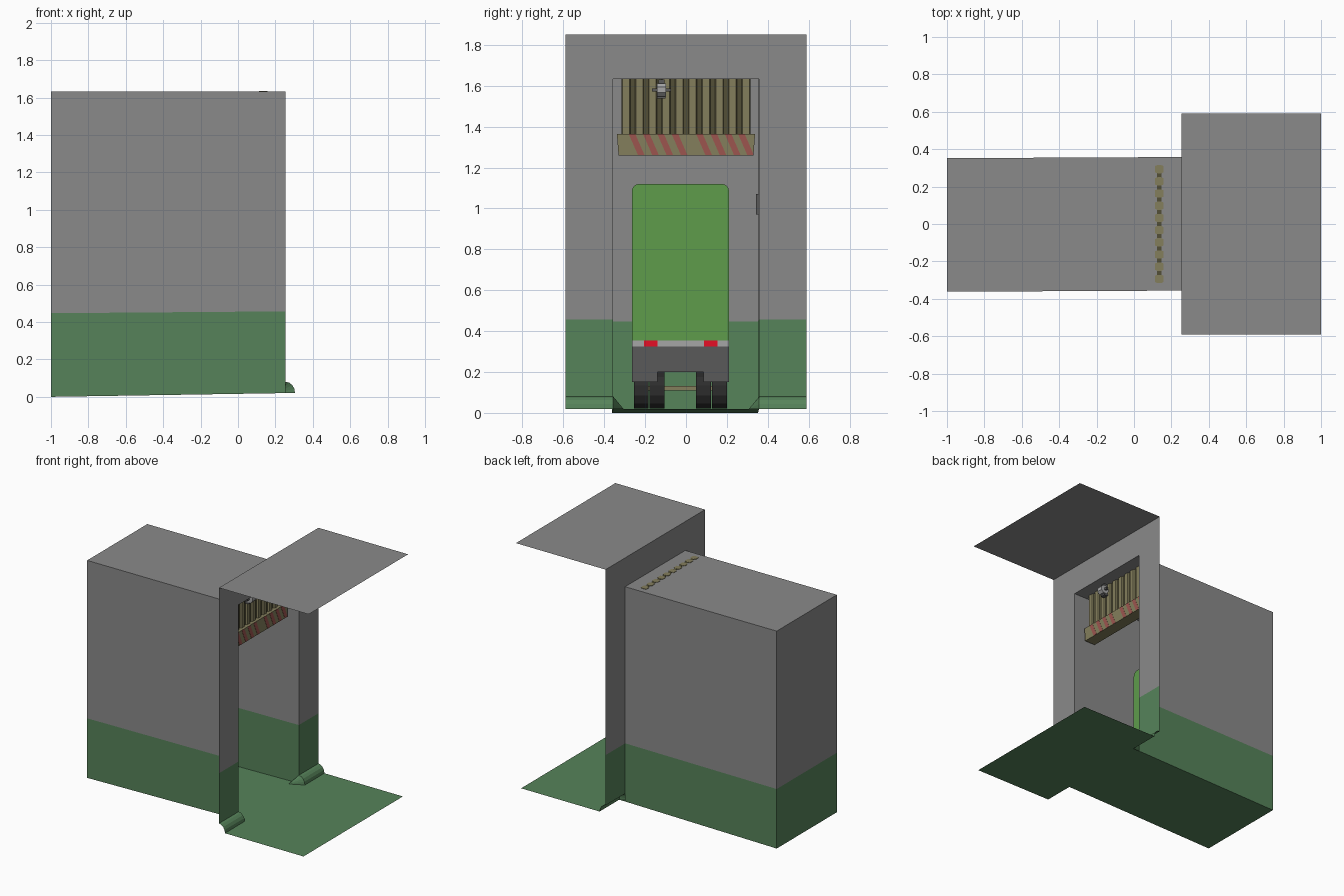
import bpy, bmesh, math

if "Cube" in bpy.data.objects:
    bpy.data.objects.remove(bpy.data.objects["Cube"])


def material(name, r, g, b):
    lin = [(c / 255 / 12.92) if c < 11 else ((c / 255 + 0.055) / 1.055) ** 2.4 for c in (r, g, b)]
    m = bpy.data.materials.new(name)
    m.diffuse_color = (*lin, 1)
    m.use_nodes = True
    m.node_tree.nodes["Principled BSDF"].inputs["Base Color"].default_value = m.diffuse_color
    return m


WALL = material("wall_grey", 138, 138, 138)
PAINT = material("dado_green", 86, 131, 90)
BODY = material("truck_green", 94, 156, 75)
KHAKI = material("shutter_khaki", 132, 126, 92)
GROOVE = material("shutter_groove", 82, 79, 54)
STRIPE = material("warning_red", 156, 85, 79)
RED = material("tail_red", 230, 14, 38)
DARK = material("chassis_grey", 90, 90, 90)
TYRE = material("tyre_black", 44, 44, 44)
PALE = material("trim_grey", 166, 166, 166)


def build(name, verts, faces, mat=None, solid=False):
    bm = bmesh.new()
    vs = [bm.verts.new(v) for v in verts]
    for f in faces:
        bm.faces.new([vs[i] for i in f])
    bmesh.ops.remove_doubles(bm, verts=bm.verts, dist=1e-5)
    if solid:
        bmesh.ops.recalc_face_normals(bm, faces=bm.faces)
    me = bpy.data.meshes.new(name)
    bm.to_mesh(me)
    bm.free()
    ob = bpy.data.objects.new(name, me)
    bpy.context.collection.objects.link(ob)
    if mat:
        me.materials.append(mat)
    return ob


def sheet(name, quads, mat=None):
    verts = [v for q in quads for v in q]
    faces, n = [], 0
    for q in quads:
        faces.append(range(n, n + len(q)))
        n += len(q)
    return build(name, verts, faces, mat)


def prism(name, pts, axis, a, b, mat=None):
    """Extrude a 2D outline along an axis from a to b."""
    put = {"x": lambda p, t: (t, p[0], p[1]),
           "y": lambda p, t: (p[0], t, p[1]),
           "z": lambda p, t: (p[0], p[1], t)}[axis]
    n = len(pts)
    verts = [put(p, a) for p in pts] + [put(p, b) for p in pts]
    faces = [range(n), range(2 * n - 1, n - 1, -1)]
    faces += [(i, (i + 1) % n, n + (i + 1) % n, n + i) for i in range(n)]
    return build(name, verts, faces, mat, True)


def box(name, x, y, z, mat=None):
    return prism(name, [(x[0], y[0]), (x[1], y[0]), (x[1], y[1]), (x[0], y[1])], "z", *z, mat)


def circle(cx, cy, r, n):
    return [(cx + r * math.cos(2 * math.pi * (i + .5) / n),
             cy + r * math.sin(2 * math.pi * (i + .5) / n)) for i in range(n)]


# Bay shell corners: back (B) and mouth (M), left and right
XM, XB, TOP, EAVE, W, G, KERB = 0.255, -1.0, 1.633, 1.85, 0.59, 0.02, 0.08
BL, BR = (XB, -0.362), (XB, 0.352)
ML, MR = (XM, -0.356), (XM, 0.358)
SPLIT = {BL: 0.447, BR: 0.447, ML: 0.457, MR: 0.457}
BASE = {BL: 0.0, BR: 0.0, ML: G, MR: G}


def wall(p, q, lo, hi):
    return [(*p, lo[p]), (*q, lo[q]), (*q, hi[q]), (*p, hi[p])]


ROOF = {p: TOP for p in BASE}
runs = [(BL, ML), (BR, BL), (MR, BR)]

# Tunnel walls and roof
sheet("bay_upper_walls", [wall(p, q, SPLIT, ROOF) for p, q in runs], WALL)
sheet("bay_lower_walls", [wall(p, q, BASE, SPLIT) for p, q in runs], PAINT)
sheet("bay_roof", [[(*p, TOP) for p in (BL, ML, MR, BR)]], WALL)


# Facade with opening, standing on the kerbs
def front(y0, y1, z0, z1):
    return [(XM, y0, z0), (XM, y1, z0), (XM, y1, z1), (XM, y0, z1)]


sheet("facade_upper", [front(-W, ML[1], .457, TOP), front(MR[1], W, .457, TOP),
                       front(-W, W, TOP, EAVE)], WALL)
sheet("facade_lower", [front(-W, ML[1], KERB, .457), front(MR[1], W, KERB, .457)], PAINT)
sheet("canopy", [[(XM, -W, EAVE), (1, -W, EAVE), (1, W, EAVE), (XM, W, EAVE)]], WALL)

# Floors, the apron notched around the kerbs
CX, XA = XM + 0.05, 0.957
sheet("bay_floor", [[(*p, BASE[p]) for p in (BL, ML, MR, BR)]], PAINT)
sheet("apron", [[(CX, -W, G), (XA, -W, G), (XA, W, G), (CX, W, G)],
                [(XM, ML[1], G), (CX, ML[1], G), (CX, MR[1], G), (XM, MR[1], G)]], PAINT)

# Quarter-round kerbs with tapered inner ends
for side, s, inner in (("left", -1, ML[1]), ("right", 1, MR[1])):
    arc = [(XM + .05 * math.sin(t), G + (KERB - G) * math.cos(t))
           for t in [i * math.pi / 8 for i in range(5)]]
    tip = (XM - 0.05, inner - s * .05, G)
    quads = []
    for (xa, za), (xb, zb) in zip(arc, arc[1:]):
        quads.append([(xa, s * W, za), (xb, s * W, zb), (xb, inner, zb), (xa, inner, za)])
        quads.append([(xa, inner, za), (xb, inner, zb), tip])
    quads.append([(XM, inner, KERB), tip, (XM - .05, inner, G)])
    sheet("kerb_" + side, quads, PAINT)

# Raised shutter: faceted slats joined by darker grooves
GX = 0.135
for i in range(10):
    c = -0.2935 + 0.0652 * i
    octa = [(GX + .023, c - .017), (GX + .023, c + .017), (GX + .01, c + .022),
            (GX - .01, c + .022), (GX - .023, c + .017), (GX - .023, c - .017),
            (GX - .01, c - .022), (GX + .01, c - .022)]
    prism(f"shutter_slat_{i + 1}", octa, "z", 1.36, TOP + .003, KHAKI)
    if i < 9:
        for_groove = (c + .0175, c + .0477)
        box(f"shutter_groove_{i + 1}", (GX - .012, GX + .012), for_groove,
            (1.36, TOP + .002), GROOVE)

# Shutter bottom bar with slanted warning stripes
bar = [(-.33, 1.26), (.33, 1.26), (.338, 1.365), (-.338, 1.365)]
prism("shutter_bar", bar, "x", .09, .178, KHAKI)
for k, y in enumerate((-.28, -.21, -.14, -.07, .05, .12, .19, .255)):
    pts = [(y, 1.364), (y + .032, 1.364), (y + .077, 1.261), (y + .045, 1.261)]
    prism(f"warning_stripe_{k + 1}", pts, "x", .0885, .1795, STRIPE)

# Lamp on the shutter
prism("lamp_body", circle(.19, 1.58, .034, 8), "y", -.143, -.097, PALE)
box("lamp_pivot", (.18, .195), (-.166, -.074), (1.572, 1.588), DARK)
box("lamp_top", (.16, .19), (-.135, -.105), (1.605, 1.63), DARK)
box("lamp_foot", (.16, .19), (-.143, -.1), (1.537, 1.555), DARK)

# Control panel on the side wall
box("wall_panel", (-.55, -.45), (.343, .354), (.97, 1.07), DARK)

# Truck cargo box with rounded top corners
Y0, Y1, XR, XF = -.265, .21, -.22, -.97
R = .035
outline = [(Y0, .355), (Y1, .355)]
for cy, a0 in ((Y1 - R, 0), (Y0 + R, 90)):
    for j in range(5):
        a = math.radians(a0 + j * 22.5)
        outline.append((cy + R * math.cos(a), 1.12 - R + R * math.sin(a)))
prism("cargo_box", outline, "x", XF, XR, BODY)

# Truck tail trim, lights and bumper
box("tail_trim", (XF, XR), (Y0, Y1), (.325, .355), PALE)
for n, a in (("left", -.205), ("right", .088)):
    box("tail_light_" + n, (XR - .01, XR + .004), (a, a + .066), (.325, .355), RED)
notched = [(Y0, .15), (-.14, .15), (-.14, .2), (.085, .2), (.085, .15), (Y1, .15),
           (Y1, .325), (Y0, .325)]
prism("bumper", notched, "x", XR - .1, XR, DARK)
box("chassis", (XF, XR - .1), (-.2, .145), (.2, .325), DARK)

# Truck wheels and axles
for n, x in (("rear", -.43), ("front", -.82)):
    for k, y in enumerate((-.255, -.178, .05, .128)):
        prism(f"{n}_wheel_{k + 1}", circle(x, .11, .092, 12), "y", y, y + .072, TYRE)
    prism(n + "_axle", circle(x, .12, .015, 4), "y", -.2, .15, KHAKI)
